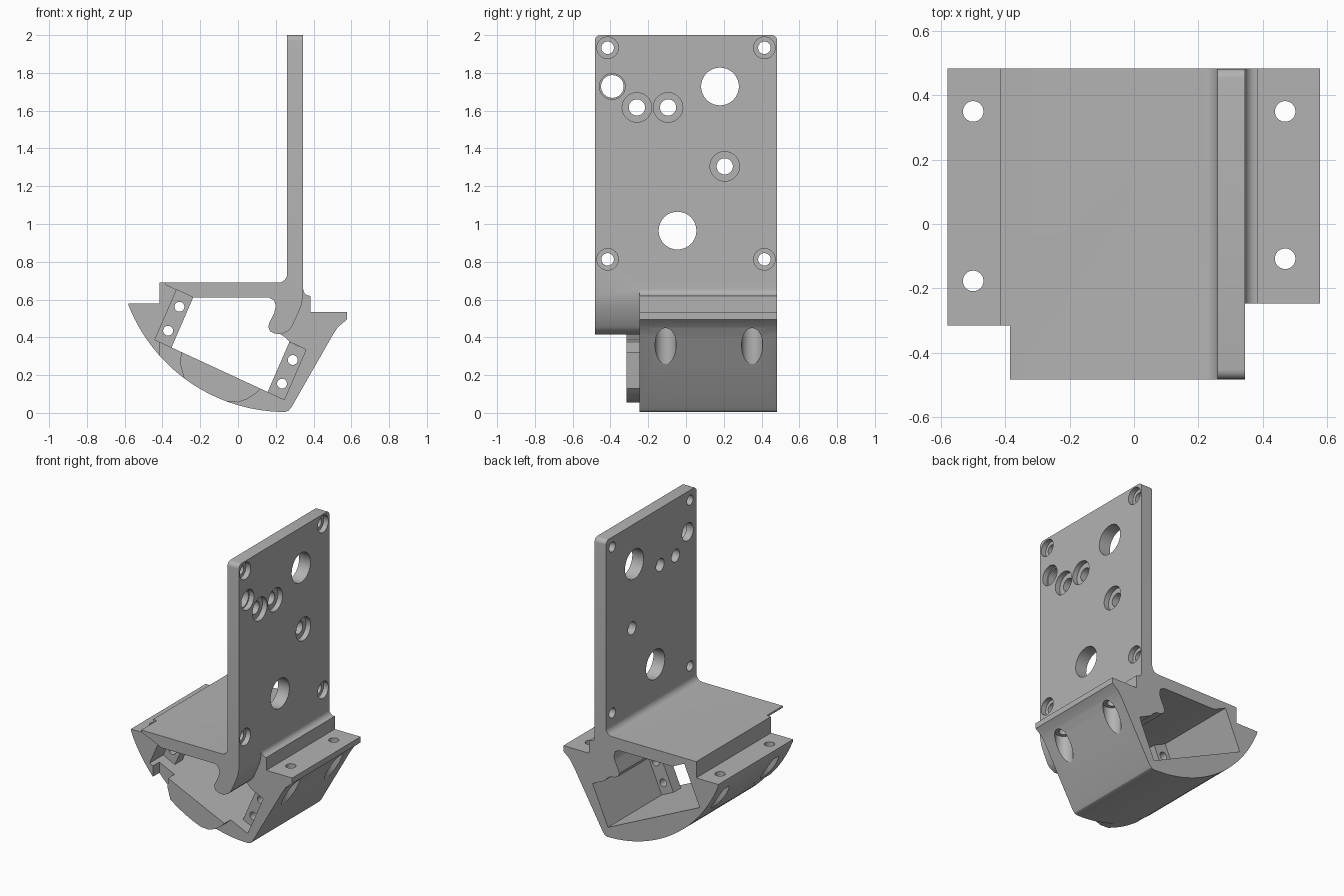
import bpy, bmesh
from math import cos, sin, radians, pi
from mathutils import Vector, Matrix

cube = bpy.data.objects.get("Cube")
if cube:
    bpy.data.objects.remove(cube, do_unlink=True)

grey = bpy.data.materials.new("plain_grey")
grey.use_nodes = True
grey.diffuse_color = (0.45, 0.45, 0.45, 1)
grey.node_tree.nodes["Principled BSDF"].inputs["Base Color"].default_value = grey.diffuse_color

BACK = 0.483


def finish(bm, name):
    bmesh.ops.recalc_face_normals(bm, faces=bm.faces)
    mesh = bpy.data.meshes.new(name)
    bm.to_mesh(mesh)
    bm.free()
    mesh.materials.append(grey)
    obj = bpy.data.objects.new(name, mesh)
    bpy.context.collection.objects.link(obj)
    return obj


def prism(name, profile, y0, y1, round_top=False):
    """Extrude an x-z profile from y0 to y1."""
    bm = bmesh.new()
    face = bm.faces.new([bm.verts.new((x, y0, z)) for x, z in profile])
    new = bmesh.ops.extrude_face_region(bm, geom=[face])["geom"]
    bmesh.ops.translate(bm, vec=(0, y1 - y0, 0),
                        verts=[v for v in new if isinstance(v, bmesh.types.BMVert)])
    if round_top:
        edges = [e for e in bm.edges if all(v.co.z > 1.99 for v in e.verts)
                 and abs(e.verts[0].co.y - e.verts[1].co.y) < 0.01]
        bmesh.ops.bevel(bm, geom=edges, offset=0.03, segments=5, profile=0.5, affect='EDGES')
    return finish(bm, name)


def rod(axis, centre, radius, length):
    bm = bmesh.new()
    turn = {'X': Matrix.Rotation(pi / 2, 4, 'Y'), 'Y': Matrix.Rotation(pi / 2, 4, 'X'),
            'Z': Matrix.Identity(4)}[axis]
    bmesh.ops.create_cone(bm, cap_ends=True, segments=40, radius1=radius, radius2=radius,
                          depth=length, matrix=Matrix.Translation(centre) @ turn)
    return finish(bm, "hole_cutter")


def combine(target, other, operation):
    other.hide_render = True
    mod = target.modifiers.new("combine", 'BOOLEAN')
    mod.operation, mod.solver, mod.object = operation, 'EXACT', other
    bpy.context.view_layer.objects.active = target
    bpy.ops.object.modifier_apply(modifier=mod.name)
    bpy.data.objects.remove(other, do_unlink=True)


def arc(cx, cz, r, a0, a1, n):
    steps = [radians(a0 + (a1 - a0) * i / n) for i in range(n + 1)]
    return [(cx + r * cos(a), cz + r * sin(a)) for a in steps]


def belly(a0, a1, n):
    return arc(0.25, 0.897, 0.892, a0, a1, n)


# Upright plate, deck and hooked lower edge
deck = [(-0.385, 0.69)] + arc(0.215, 0.735, 0.045, 270, 360, 6) + [
    (0.26, 2), (0.345, 2), (0.345, 0.62), (0.335, 0.57), (0.315, 0.52), (0.285, 0.455),
    (0.265, 0.433), (0.235, 0.419), (0.21, 0.41), (0.1, 0.41), (-0.2, 0.55),
    (-0.326, 0.65), (-0.385, 0.678)]
bracket = prism("tilted_mount_bracket", deck, -BACK, BACK, round_top=True)

# Round-bellied lower body with a ledge on each side
body = [(-0.58, 0.58)] + belly(201.8, 270, 28) + [
    (0.268, 0.012), (0.285, 0.033), (0.5, 0.41), (0.53, 0.455), (0.578, 0.495),
    (0.578, 0.533), (0.385, 0.533), (0.385, 0.62)]
body += arc(0.38, 0.655, 0.035, 270, 180, 5) + [
    (0.345, 0.69), (0.3, 0.69), (-0.415, 0.69), (-0.415, 0.58)]
combine(bracket, prism("body", body, -0.247, BACK), 'UNION')

# Left ledge reaches further forward
ledge = [(-0.58, 0.58)] + belly(201.8, 221.8, 8) + [
    (-0.415, 0.4), (-0.3, 0.6), (-0.3, 0.69), (-0.415, 0.69), (-0.415, 0.58)]
combine(bracket, prism("left_ledge", ledge, -0.315, -0.1), 'UNION')

# Front lip under the cavity
lip = [(-0.3, 0.34), (-0.306, 0.26)] + belly(233.1, 249.7, 8) + [
    (0.0, 0.056), (0.05, 0.073), (0.09, 0.1), (0.14, 0.15)]
combine(bracket, prism("front_lip", lip, -0.315, -0.2), 'UNION')

# Tilted cavity through the body, shaped around the hook
A, B, C, D = (Vector(p) for p in ((-0.44, 0.387), (0.245, 0.07), (0.36, 0.335), (-0.325, 0.652)))
cavity = [A, B, C, (0.27, 0.378), (0.25, 0.4), (0.225, 0.417), (0.195, 0.42), (0.17, 0.432),
          (0.16, 0.455), (0.165, 0.475), (0.192, 0.53), (0.2, 0.565), (0.192, 0.595),
          (0.165, 0.61), (-0.235, 0.61), D]
combine(bracket, prism("cavity_cutter", cavity, -0.7, 0.7), 'DIFFERENCE')

# Mounting tabs at both ends of the cavity, two screw holes each
u = (B - A).normalized()
v = (D - A).normalized()
for low, high, side in ((A, D, 1), (B, C, -1)):
    out, inn = u * (-0.02 * side), u * (0.097 * side)
    tab = [low + out - v * 0.01, high + out, high + inn, low + inn - v * 0.01]
    combine(bracket, prism("tab", tab, -0.17, -0.09), 'UNION')
for x, z in ((-0.31, 0.562), (-0.37, 0.435), (0.29, 0.28), (0.233, 0.155)):
    combine(bracket, rod('Y', (x, -0.13, z), 0.026, 0.14), 'DIFFERENCE')

# Ledge screw holes, counterbored from below
for x, y, seat in ((-0.5, 0.35, 0.5), (-0.5, -0.177, 0.5), (0.47, 0.35, 0.45), (0.47, -0.108, 0.45)):
    combine(bracket, rod('Z', (x, y, 0.4), 0.032, 0.8), 'DIFFERENCE')
    combine(bracket, rod('Z', (x, y, seat - 0.25), 0.056, 0.5), 'DIFFERENCE')

# Plate holes: y, z, radius, counterbore radius
holes = [(y, z, 0.033, 0.057) for y in (-0.415, 0.415) for z in (0.813, 1.933)]
holes += [(y, z, 0.043, 0.078) for y, z in ((-0.26, 1.617), (-0.095, 1.617), (0.205, 1.305))]
holes += [(-0.39, 1.728, 0.06, 0.068), (0.18, 1.728, 0.1, 0), (-0.045, 0.965, 0.1, 0)]
for y, z, r, bore in holes:
    combine(bracket, rod('X', (0.3, y, z), r, 0.2), 'DIFFERENCE')
    if bore:
        combine(bracket, rod('X', (0.36, y, z), bore, 0.1), 'DIFFERENCE')

# Smooth curved surfaces, keep hard edges
bpy.ops.object.select_all(action='DESELECT')
bracket.select_set(True)
bpy.context.view_layer.objects.active = bracket
bpy.ops.object.shade_smooth_by_angle(angle=radians(28))
